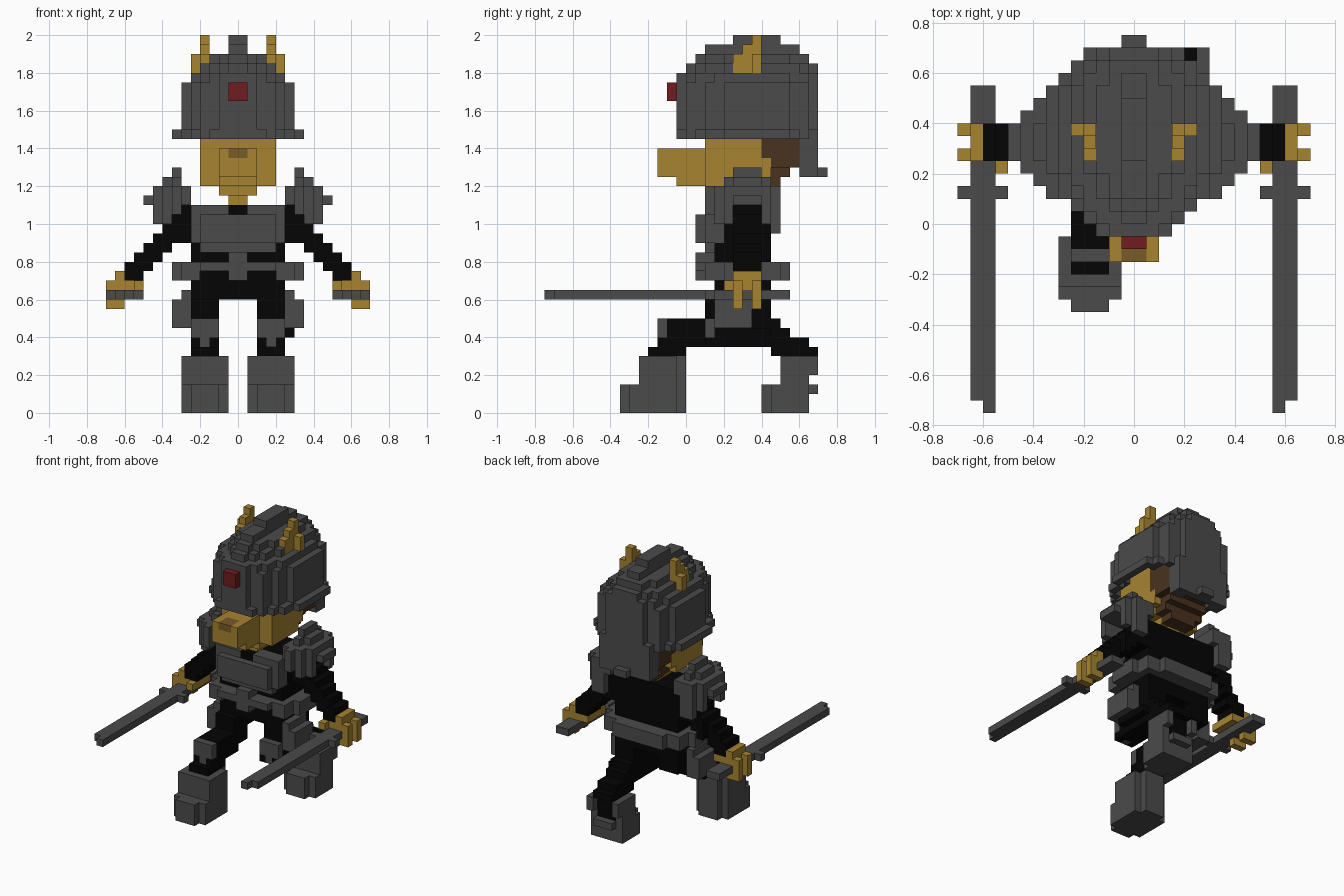
import bpy
import bmesh
from mathutils import Vector

U = 0.05  # edge length of one block
default = bpy.data.objects.get("Cube")
if default:
    bpy.data.objects.remove(default, do_unlink=True)


def material(name, *rgb):
    mat = bpy.data.materials.new(name)
    mat.use_nodes = True
    mat.diffuse_color = (*rgb, 1)
    mat.node_tree.nodes["Principled BSDF"].inputs["Base Color"].default_value = (*rgb, 1)
    return mat


GREY = material("armour grey", .07, .07, .07)
BLACK = material("cloth black", .0015, .0015, .0015)
GOLD = material("golden skin", .38, .23, .03)
BROWN = material("brown hair", .065, .032, .014)
RED = material("red gem", .16, .012, .013)
NOSE = material("nose tan", .19, .105, .022)

parts = {}     # part name -> (material, set of blocks)
taken = set()  # every block belongs to one part only


def add(name, mat, x, y, z, keep=None):
    """Fill a block range, optionally limited by a rule."""
    cells = parts.setdefault(name, (mat, set()))[1]
    for i in range(*x):
        for j in range(*y):
            for k in range(*z):
                if (i, j, k) not in taken and (keep is None or keep(i, j, k)):
                    taken.add((i, j, k))
                    cells.add((i, j, k))


def mid(name, mat, half, y, z, keep=None):
    add(name, mat, (-half, half), y, z, keep)


def pair(name, mat, x, y, z):
    add("left_" + name, mat, x, y, z)
    add("right_" + name, mat, (-x[1], -x[0]), y, z)


def oval(half, y, inset=0):
    """Rule for an outline with a pointed front and a fuller back."""
    centre, depth = (y[0] + y[1] - 1) / 2, (y[1] - y[0]) / 2 - inset

    def inside(i, j, k):
        power = 2 if j < centre else 2.8
        return (abs(i + .5) / (half - inset)) ** power + (abs(j - centre) / depth) ** power < 1
    return inside


# Horns
pair("horn", GOLD, x=(3, 4), y=(5, 8), z=(36, 38))
pair("horn", GOLD, x=(3, 4), y=(6, 8), z=(38, 39))
pair("horn", GOLD, x=(3, 4), y=(7, 8), z=(39, 40))
pair("horn", GOLD, x=(4, 5), y=(7, 8), z=(36, 38))

# Head with muzzle, jaw and neck
mid("nose", NOSE, 1, y=(-3, -1), z=(27, 28))
mid("head", GOLD, 4, y=(2, 8), z=(24, 34))
mid("head", GOLD, 4, y=(8, 9), z=(25, 27))
mid("muzzle", GOLD, 2, y=(-3, 2), z=(25, 28))
mid("jaw", GOLD, 2, y=(-1, 2), z=(24, 25))
mid("neck", GOLD, 2, y=(2, 8), z=(23, 24))
mid("neck", GOLD, 1, y=(3, 8), z=(22, 23))
mid("hair", BROWN, 4, y=(8, 12), z=(26, 34))
mid("hair", BROWN, 3, y=(9, 11), z=(25, 26))
mid("hair", BROWN, 3, y=(8, 10), z=(24, 26))
mid("hair", BROWN, 2, y=(8, 10), z=(23, 24))

# Helmet: hollow rounded wall, stepped dome, crest and neck guard
for half, y, z, hollow in (
        (7, (-1, 14), (29, 30), True),
        (6, (-1, 14), (30, 35), True),
        (5, (-1, 14), (35, 36), False),
        (4, (0, 14), (36, 37), False),
        (3, (1, 13), (37, 38), False)):
    outer, inner = oval(half, y), oval(half, y, 1)
    rule = (lambda i, j, k: outer(i, j, k) and not inner(i, j, k)) if hollow else outer
    mid("helmet", GREY, half, y, z, rule)
mid("helmet_crest", GREY, 1, y=(2, 12), z=(38, 39))
mid("helmet_crest", GREY, 1, y=(5, 10), z=(39, 40))
mid("neck_guard", GREY, 4, y=(13, 14), z=(26, 30))
mid("neck_guard", GREY, 3, y=(13, 14), z=(25, 26))
for x in ((-4, -2), (2, 4)):
    add("neck_guard", GREY, x, y=(12, 14), z=(25, 30))
mid("neck_guard", GREY, 1, y=(14, 15), z=(25, 26))
mid("helmet_gem", RED, 1, y=(-2, -1), z=(33, 35))

# Chest plate and torso
mid("collar", BLACK, 1, y=(2, 3), z=(21, 22))
mid("chest_plate", GREY, 5, y=(2, 4), z=(18, 22))
mid("chest_plate", GREY, 4, y=(1, 2), z=(18, 21))
mid("chest_plate", GREY, 4, y=(2, 3), z=(17, 18))
mid("torso", BLACK, 5, y=(3, 9), z=(14, 22))

# Belt with front knot
mid("belt", GREY, 7, y=(4, 8), z=(14, 16))
mid("belt", GREY, 6, y=(3, 10), z=(14, 16))
mid("belt", GREY, 6, y=(2, 3), z=(15, 16))
mid("belt", GREY, 4, y=(10, 11), z=(14, 16))
mid("belt", GREY, 4, y=(1, 2), z=(15, 16))
mid("belt_knot", GREY, 1, y=(1, 3), z=(14, 17))
for x in ((-6, -4), (4, 6)):
    add("belt", GREY, x, y=(2, 3), z=(14, 15))

# Arms stepping down and outwards
for step in range(5, 12):
    back = 9 if step < 9 else 8
    pair("arm", BLACK, (step, step + 1), (5, back), (min(18, max(14, 24 - step)), 27 - step))

# Shoulder pads arching over the arms
pair("shoulder_pad", GREY, x=(6, 8), y=(5, 8), z=(24, 25))
pair("shoulder_pad", GREY, x=(6, 7), y=(5, 8), z=(25, 26))
pair("shoulder_pad", GREY, x=(6, 7), y=(4, 9), z=(24, 25))
pair("shoulder_pad", GREY, x=(6, 7), y=(2, 3), z=(21, 24))
pair("shoulder_pad", GREY, x=(5, 8), y=(3, 10), z=(22, 24))
pair("shoulder_pad", GREY, x=(6, 7), y=(3, 5), z=(21, 22))
pair("shoulder_pad", GREY, x=(7, 8), y=(3, 5), z=(20, 22))
pair("shoulder_pad", GREY, x=(6, 8), y=(9, 10), z=(19, 22))
pair("shoulder_pad", GREY, x=(8, 9), y=(4, 9), z=(22, 24))
for y in ((4, 5), (8, 9)):
    pair("shoulder_pad", GREY, (8, 9), y, z=(20, 22))
pair("shoulder_pad", GREY, x=(9, 10), y=(5, 8), z=(22, 23))

# Swords, held level
pair("sword", GREY, x=(11, 13), y=(-14, 11), z=(12, 13))
pair("sword", GREY, x=(11, 12), y=(-15, -14), z=(12, 13))
pair("sword", GREY, x=(10, 14), y=(2, 3), z=(12, 13))

# Hands with two fingers and a thumb
pair("hand", GOLD, x=(10, 13), y=(5, 8), z=(13, 14))
pair("hand", GOLD, x=(12, 13), y=(5, 8), z=(14, 15))
pair("hand", GOLD, x=(10, 11), y=(4, 5), z=(13, 14))
for finger in (5, 7):
    pair("hand", GOLD, (13, 14), (finger, finger + 1), (11, 14))
    pair("hand", GOLD, (12, 13), (finger, finger + 1), (11, 12))

# Hips and side plates
mid("hips", BLACK, 5, y=(3, 9), z=(12, 14))
pair("hip_plate", GREY, x=(5, 6), y=(3, 7), z=(9, 13))
pair("hip_plate", GREY, x=(6, 7), y=(3, 7), z=(9, 12))

# Right leg striding forward
stride = (-5, -2)
add("right_knee_pad", GREY, stride, y=(-3, -2), z=(8, 10))
add("right_knee_pad", GREY, (-4, -3), y=(-3, -2), z=(7, 8))
add("right_leg", BLACK, stride, y=(2, 9), z=(10, 12))
add("right_leg", BLACK, stride, y=(-2, 5), z=(8, 10))
add("right_leg", BLACK, stride, y=(-3, 3), z=(7, 8))
add("right_leg", BLACK, stride, y=(-4, 0), z=(6, 7))
add("right_boot", GREY, (-6, -1), y=(-6, -1), z=(0, 3))
add("right_boot", GREY, (-6, -1), y=(-5, -1), z=(3, 6))
add("right_boot", GREY, stride, y=(-7, -6), z=(0, 3))
add("right_boot", GREY, stride, y=(-1, 0), z=(0, 6))

# Left leg trailing behind
trail = (2, 5)
add("left_knee_pad", GREY, trail, y=(2, 3), z=(8, 10))
add("left_knee_pad", GREY, (3, 4), y=(2, 3), z=(7, 8))
add("left_leg", BLACK, trail, y=(3, 9), z=(9, 12))
add("left_leg", BLACK, trail, y=(2, 10), z=(7, 10))
add("left_leg", BLACK, (5, 6), y=(4, 9), z=(8, 9))
add("left_leg", BLACK, trail, y=(9, 11), z=(7, 9))
add("left_leg", BLACK, trail, y=(9, 13), z=(6, 8))
add("left_leg", BLACK, trail, y=(10, 14), z=(6, 7))
add("left_leg", BLACK, trail, y=(12, 13), z=(3, 6))
add("left_boot", GREY, trail, y=(8, 9), z=(0, 3))
add("left_boot", GREY, (1, 6), y=(9, 13), z=(0, 3))
add("left_boot", GREY, (1, 6), y=(10, 13), z=(3, 6))
add("left_boot", GREY, trail, y=(13, 14), z=(2, 3))
for edge in ((1, 2), (5, 6)):
    add("left_boot", GREY, edge, y=(13, 14), z=(4, 6))


def build(name, mat, cells):
    """Turn the blocks of one part into a closed shell of outer faces."""
    bm = bmesh.new()
    corners = {}
    for cell in cells:
        for axis in range(3):
            for side in (0, 1):
                beside = list(cell)
                beside[axis] += 2 * side - 1
                if tuple(beside) in cells:
                    continue
                ring = []
                for a, b in ((0, 0), (1, 0), (1, 1), (0, 1)):
                    p = list(cell)
                    p[axis] += side
                    p[(axis + 1) % 3] += a
                    p[(axis + 2) % 3] += b
                    if tuple(p) not in corners:
                        corners[tuple(p)] = bm.verts.new(Vector(p) * U)
                    ring.append(corners[tuple(p)])
                bm.faces.new(ring if side else ring[::-1])
    mesh = bpy.data.meshes.new(name)
    bm.to_mesh(mesh)
    bm.free()
    mesh.materials.append(mat)
    bpy.context.collection.objects.link(bpy.data.objects.new(name, mesh))


for part, (mat, cells) in parts.items():
    build(part, mat, cells)
